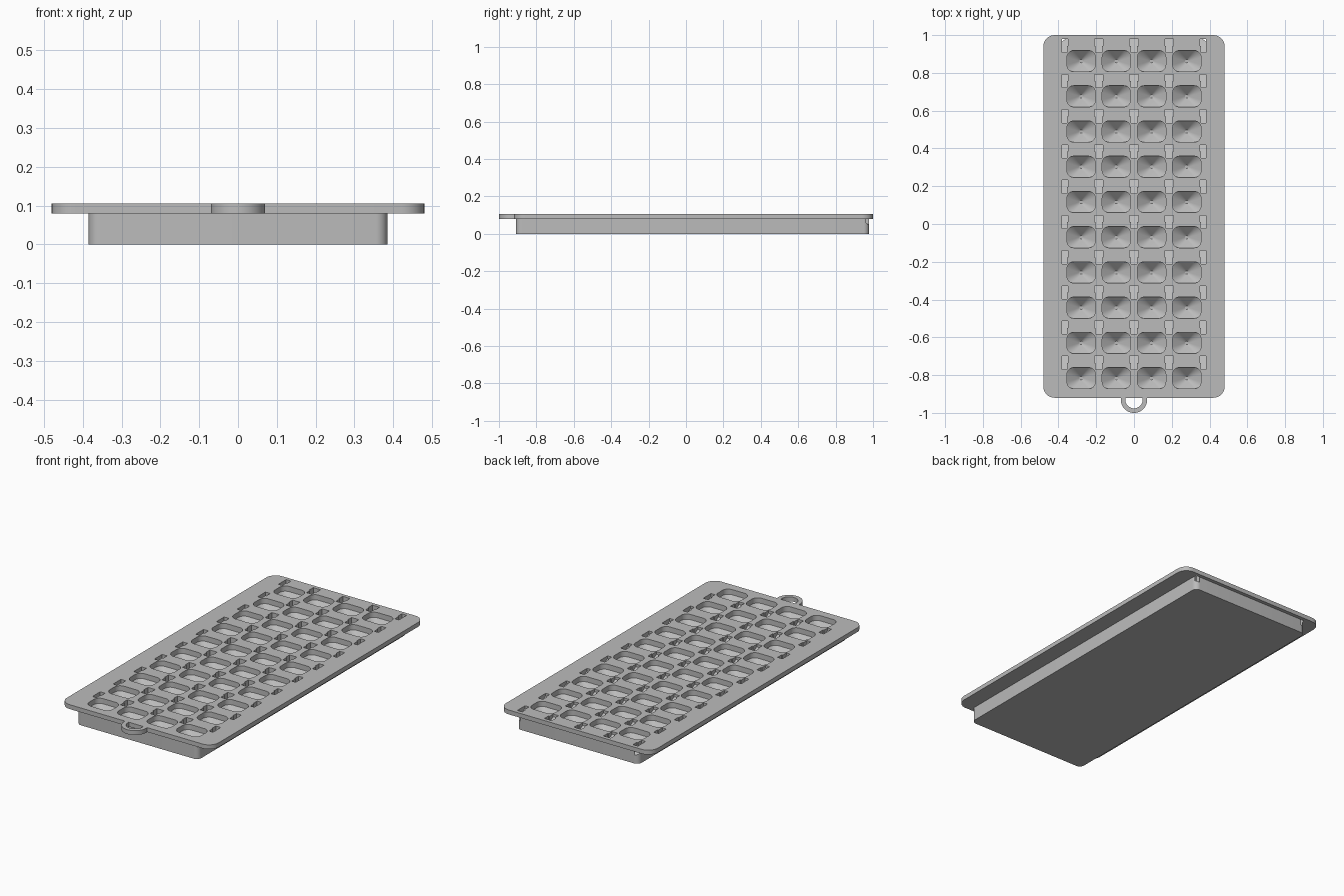
import bpy, bmesh, math

if "Cube" in bpy.data.objects:
    bpy.data.objects.remove(bpy.data.objects["Cube"], do_unlink=True)

grey = bpy.data.materials.new("plain grey")
grey.use_nodes = True
COLOUR = (0.5, 0.5, 0.5, 1)
grey.diffuse_color = COLOUR
grey.node_tree.nodes["Principled BSDF"].inputs["Base Color"].default_value = COLOUR


def rounded(cx, cy, hx, hy, r, z, n=8):
    """Rounded rectangle ring, counter-clockwise."""
    pts = []
    for k, (sx, sy) in enumerate(((1, 1), (-1, 1), (-1, -1), (1, -1))):
        for i in range(n + 1):
            a = math.pi / 2 * (k + i / n)
            pts.append((cx + sx * (hx - r) + r * math.cos(a),
                        cy + sy * (hy - r) + r * math.sin(a), z))
    return pts


def loft(bm, rings):
    """Closed solid through rings of equal length, lowest first."""
    loops = [[bm.verts.new(p) for p in ring] for ring in rings]
    n = len(loops[0])
    for a, b in zip(loops, loops[1:]):
        for i in range(n):
            j = (i + 1) % n
            bm.faces.new((a[i], a[j], b[j], b[i]))
    bm.faces.new(loops[0][::-1])
    bm.faces.new(loops[-1])


def make(name, bm):
    bmesh.ops.recalc_face_normals(bm, faces=bm.faces)
    mesh = bpy.data.meshes.new(name)
    bm.to_mesh(mesh)
    bm.free()
    mesh.materials.append(grey)
    ob = bpy.data.objects.new(name, mesh)
    bpy.context.collection.objects.link(ob)
    return ob


def smooth(ob):
    bpy.ops.object.select_all(action="DESELECT")
    ob.select_set(True)
    bpy.context.view_layer.objects.active = ob
    bpy.ops.object.shade_smooth_by_angle(angle=math.radians(30))


TOP, STEP, PITCH = 0.105, 0.08, 0.1865

# Tray: narrow base block under a wider rim plate
bm = bmesh.new()
loft(bm, [rounded(0, 0.035, 0.385, 0.944, 0.03, 0),
          rounded(0, 0.035, 0.385, 0.944, 0.03, STEP),
          rounded(0, 0.04, 0.48, 0.96, 0.06, STEP),
          rounded(0, 0.04, 0.48, 0.96, 0.06, TOP)])
tray = make("tray", bm)

cut = bmesh.new()
for row in range(10):
    y = -0.816 + PITCH * row
    # Funnel-floored pockets
    for col in range(4):
        x = PITCH * (col - 1.5)
        loft(cut, [rounded(x, y, 0.009, 0.009, 0.0089, 0.03),
                   rounded(x, y, 0.075, 0.056, 0.036, 0.075),
                   rounded(x, y, 0.075, 0.056, 0.036, TOP + 0.02)])
    # Ramped notches between the pockets, wide at the back
    for col in range(5):
        x = PITCH * (col - 2)
        outline = []
        for sx, sy in ((-1, 0.045), (-1, 0.078), (-1, 0.116), (1, 0.116), (1, 0.078), (1, 0.045)):
            half = 0.017 if sy < 0.07 else 0.023
            outline.append((sx * half, sy))
        narrow, wide = 0.017, 0.023
        outline = [(-narrow, 0.046), (narrow, 0.046), (narrow, 0.08), (wide, 0.08),
                   (wide, 0.116), (-wide, 0.116), (-wide, 0.08), (-narrow, 0.08)]
        pts = [(max(-0.381, min(0.381, x + px)), y + py) for px, py in outline]
        loft(cut, [[(px, py, 0.09 - 0.6 * (py - y - 0.046)) for px, py in pts],
                   [(px, py, TOP + 0.02) for px, py in pts]])
cutter = make("pocket_cutter", cut)

mod = tray.modifiers.new("pockets", "BOOLEAN")
mod.operation = "DIFFERENCE"
mod.solver = "EXACT"
mod.object = cutter
bpy.context.view_layer.objects.active = tray
bpy.ops.object.modifier_apply(modifier=mod.name)
bpy.data.objects.remove(cutter, do_unlink=True)
smooth(tray)

# Hanging loop at the front edge
bm = bmesh.new()
EDGE, N = -0.92, 20
sections = []
for i in range(-1, N + 2):
    a = math.pi * min(max(i, 0), N) / N
    ends = i < 0 or i > N
    row = []
    for r, z in ((0.07, STEP), (0.07, TOP), (0.046, TOP), (0.046, STEP)):
        y = EDGE if ends else -0.93 - r * math.sin(a)
        row.append(bm.verts.new((r * math.cos(a), y, z)))
    sections.append(row)
for s, t in zip(sections, sections[1:]):
    for k in range(4):
        m = (k + 1) % 4
        bm.faces.new((s[k], s[m], t[m], t[k]))
bm.faces.new(sections[0])
bm.faces.new(sections[-1][::-1])
smooth(make("hanging_loop", bm))
